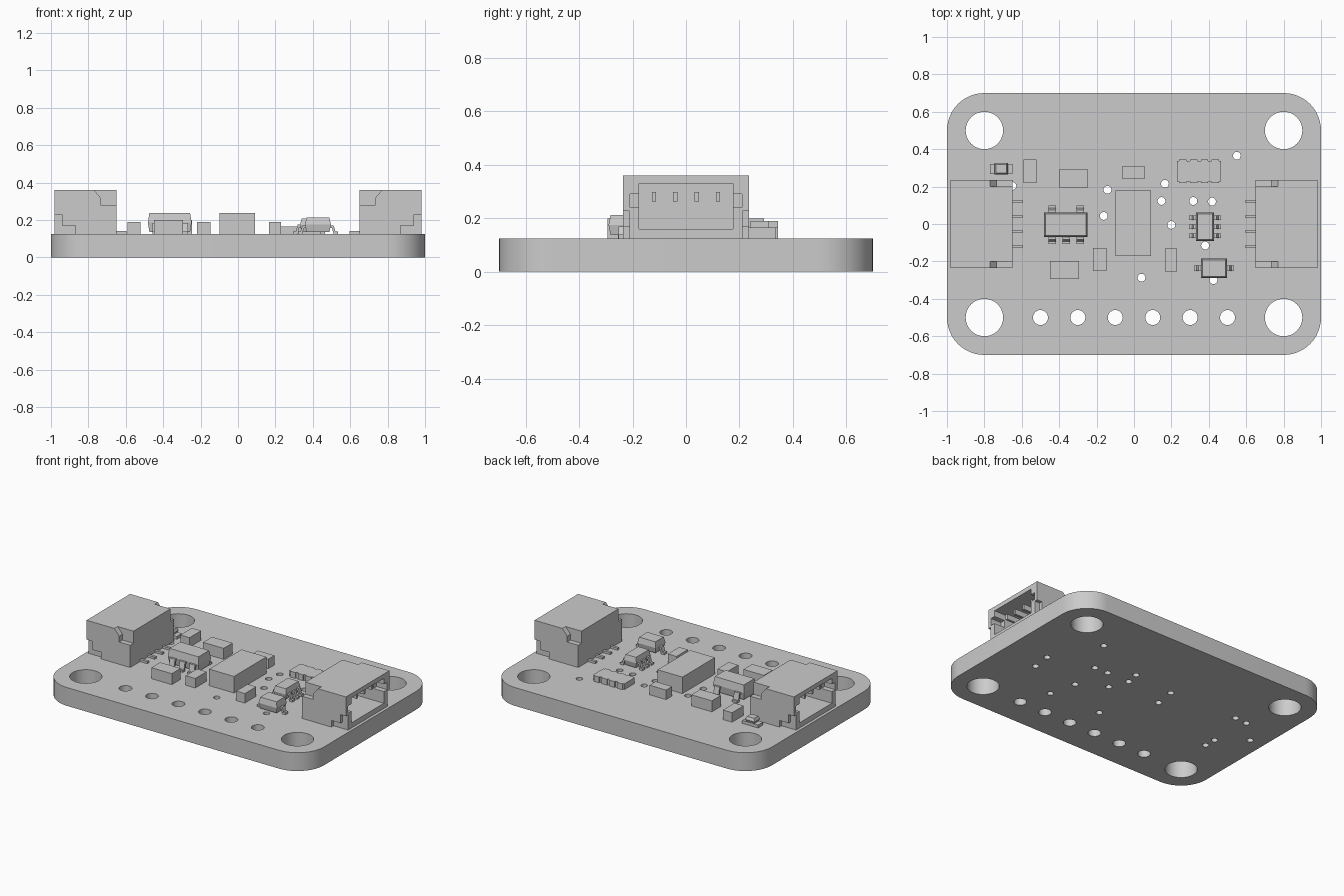
import bpy
import bmesh
import math
from mathutils import Matrix, Vector

default_cube = bpy.data.objects.get("Cube")
if default_cube:
    bpy.data.objects.remove(default_cube, do_unlink=True)

BOARD_TOP = 0.125

# Single plain grey material
grey = bpy.data.materials.new("plain_grey")
grey.use_nodes = True
colour = (0.6, 0.6, 0.6, 1)
grey.diffuse_color = colour
grey.node_tree.nodes["Principled BSDF"].inputs["Base Color"].default_value = colour


def finish(name, bm, matrix=None):
    """Turn a bmesh into a named, coloured object."""
    bmesh.ops.recalc_face_normals(bm, faces=bm.faces)
    if matrix is not None:
        bm.transform(matrix)
    mesh = bpy.data.meshes.new(name)
    bm.to_mesh(mesh)
    bm.free()
    mesh.materials.append(grey)
    obj = bpy.data.objects.new(name, mesh)
    bpy.context.collection.objects.link(obj)
    return obj


def prism(name, profile, y0, y1, matrix=None):
    """Extrude an x-z profile along y."""
    bm = bmesh.new()
    face = bm.faces.new([bm.verts.new((x, y0, z)) for x, z in profile])
    extruded = bmesh.ops.extrude_face_region(bm, geom=[face])["geom"]
    moved = [v for v in extruded if isinstance(v, bmesh.types.BMVert)]
    bmesh.ops.translate(bm, vec=(0, y1 - y0, 0), verts=moved)
    return finish(name, bm, matrix)


def box(name, x0, x1, y0, y1, z0, z1, matrix=None):
    return prism(name, [(x0, z0), (x1, z0), (x1, z1), (x0, z1)], y0, y1, matrix)


def moulded_body(name, x0, x1, y0, y1, z0, z1, draft=0.008):
    """Chip package whose walls taper in above and below the middle."""
    bm = bmesh.new()
    rings = []
    for z, d in ((z0, draft), ((z0 + z1) / 2, 0), (z1, draft)):
        corners = ((x0 + d, y0 + d), (x1 - d, y0 + d), (x1 - d, y1 - d), (x0 + d, y1 - d))
        rings.append([bm.verts.new((x, y, z)) for x, y in corners])
    bm.faces.new(rings[0])
    bm.faces.new(rings[-1])
    for low, high in zip(rings, rings[1:]):
        for i in range(4):
            j = (i + 1) % 4
            bm.faces.new((low[i], low[j], high[j], high[i]))
    return finish(name, bm)


def place(x, y, angle=0):
    return Matrix.Translation((x, y, 0)) @ Matrix.Rotation(math.radians(angle), 4, "Z")


def gull_lead(name, x, y, angle, width, reach=0.04, top=0.185):
    """Bent lead leaving a package along its local x."""
    t = 0.014
    low = BOARD_TOP
    profile = [(-0.01, top), (reach * 0.4, top), (reach * 0.65, low + t), (reach, low + t),
               (reach, low), (reach * 0.4, low), (reach * 0.2, top - t), (-0.01, top - t)]
    return prism(name, profile, -width / 2, width / 2, place(x, y, angle))


# Circuit board: rounded outline with every hole as an inner loop
def arc(x, y, radius, start, sweep, count):
    angles = [math.radians(start + sweep * i / count) for i in range(count + 1)]
    return [(x + radius * math.cos(a), y + radius * math.sin(a)) for a in angles]


outline = []
for start, sx, sy in ((0, 1, 1), (90, -1, 1), (180, -1, -1), (270, 1, -1)):
    outline += arc(0.8 * sx, 0.5 * sy, 0.2, start, 90, 12)
loops = [outline]
for sx in (-1, 1):
    for sy in (-1, 1):
        loops.append(arc(0.8 * sx, 0.5 * sy, 0.1, 0, 360, 40)[:-1])
for i in range(6):
    loops.append(arc(-0.5 + 0.2 * i, -0.5, 0.04, 0, 360, 28)[:-1])
vias = [(0.55, 0.365), (0.165, 0.215), (0.147, 0.123), (0.317, 0.123), (0.417, 0.12),
        (0.2, -0.005), (0.38, -0.115), (0.04, -0.287), (0.425, -0.3), (-0.142, 0.183),
        (-0.162, 0.043), (-0.65, 0.203), (0.727, 0.03), (0.712, -0.1), (-0.742, 0.197),
        (-0.726, -0.09), (-0.723, -0.173), (-0.896, 0.05)]
for x, y in vias:
    loops.append(arc(x, y, 0.021, 0, 360, 20)[:-1])

curve = bpy.data.curves.new("board_outline", "CURVE")
curve.dimensions = "2D"
curve.fill_mode = "BOTH"
curve.extrude = BOARD_TOP / 2
for points in loops:
    spline = curve.splines.new("POLY")
    spline.points.add(len(points) - 1)
    for point, (x, y) in zip(spline.points, points):
        point.co = (x, y, 0, 1)
    spline.use_cyclic_u = True
sketch = bpy.data.objects.new("board_outline", curve)
bpy.context.collection.objects.link(sketch)
bpy.context.view_layer.update()
flat_mesh = sketch.evaluated_get(bpy.context.evaluated_depsgraph_get()).to_mesh()
bm = bmesh.new()
bm.from_mesh(flat_mesh)
bpy.data.objects.remove(sketch, do_unlink=True)
bmesh.ops.remove_doubles(bm, verts=bm.verts, dist=0.0001)
board = finish("circuit_board", bm, Matrix.Translation((0, 0, BOARD_TOP / 2)))
bpy.context.view_layer.objects.active = board
board.select_set(True)
bpy.ops.object.shade_smooth_by_angle(angle=math.radians(35))
board.select_set(False)


# Side-entry connectors: shell with cavity, side slots and corner notches
def connector(side, angle):
    turn = place(0, 0, angle)
    shell = box(side + "_connector_shell", 0.65, 0.98, -0.235, 0.235, BOARD_TOP, 0.36, turn)
    cutters = [box("cavity_cutter", 0.71, 1.1, -0.175, 0.175, 0.16, 0.33, turn),
               box("slot_cutter", 0.9, 1.1, -0.21, 0.21, 0.24, 0.29, turn)]
    upper = [(0.6, 0.277), (0.733, 0.277), (0.733, 0.317), (0.77, 0.36), (0.77, 0.4), (0.6, 0.4)]
    lower = [(0.87, 0.1), (0.87, 0.17), (0.94, 0.17), (0.94, 0.228), (1.1, 0.228), (1.1, 0.1)]
    for s in (-1, 1):
        cutters.append(prism("upper_notch_cutter", upper, 0.2 * s, 0.3 * s, turn))
        cutters.append(prism("lower_notch_cutter", lower, 0.212 * s, 0.3 * s, turn))
    for cutter in cutters:
        cutter.hide_render = True
        cut = shell.modifiers.new("cut", "BOOLEAN")
        cut.object = cutter
        cut.operation = "DIFFERENCE"
        cut.solver = "EXACT"
    bpy.context.view_layer.update()
    graph = bpy.context.evaluated_depsgraph_get()
    result = bpy.data.meshes.new_from_object(shell.evaluated_get(graph))
    shell.modifiers.clear()
    shell.data = result
    for cutter in cutters:
        bpy.data.objects.remove(cutter, do_unlink=True)
    # Contact blades inside and solder tails behind
    for i in range(4):
        y = -0.12 + 0.08 * i
        box(side + "_contact", 0.7, 0.93, y - 0.008, y + 0.008, 0.262, 0.298, turn)
        box(side + "_solder_tail", 0.595, 0.66, y - 0.009, y + 0.009, BOARD_TOP, 0.14, turn)


connector("left", 0)
connector("right", 180)

# Plain block components: name, x range, y range, top height
blocks = [("main_chip", -0.098, 0.09, -0.172, 0.178, 0.238),
          ("tall_resistor", -0.59, -0.52, 0.22, 0.345, 0.19),
          ("back_capacitor", -0.4, -0.245, 0.195, 0.292, 0.2),
          ("back_resistor", -0.065, 0.06, 0.242, 0.308, 0.19),
          ("middle_resistor", -0.22, -0.148, -0.25, -0.128, 0.19),
          ("front_capacitor", -0.45, -0.295, -0.293, -0.198, 0.2),
          ("side_resistor", 0.165, 0.23, -0.255, -0.132, 0.19)]
for name, x0, x1, y0, y1, top in blocks:
    box(name, x0, x1, y0, y1, BOARD_TOP, top)

# Resistor array with a scalloped front and back edge
box("resistor_array", 0.23, 0.465, 0.228, 0.337, BOARD_TOP, 0.165)
for i in range(4):
    x = 0.2595 + 0.0587 * i
    for y0, y1 in ((0.22, 0.23), (0.335, 0.345)):
        box("array_terminal", x - 0.02, x + 0.02, y0, y1, BOARD_TOP, 0.165)

# Indicator lamp: base, end caps and raised lens
box("lamp_base", -0.77, -0.65, 0.268, 0.322, BOARD_TOP, 0.145)
moulded_body("lamp_lens", -0.745, -0.675, 0.265, 0.325, 0.14, 0.18)

# Five-lead regulator
moulded_body("regulator_body", -0.482, -0.248, -0.07, 0.062, 0.137, 0.237)
for x in (-0.437, -0.362, -0.287):
    gull_lead("regulator_front_lead", x, -0.068, -90, 0.04)
    if x != -0.362:
        gull_lead("regulator_back_lead", x, 0.06, 90, 0.04)

# Six-lead level shifter
moulded_body("shifter_body", 0.332, 0.428, -0.092, 0.062, 0.137, 0.208)
for y in (-0.062, -0.014, 0.034):
    gull_lead("shifter_right_lead", 0.335, y, 180, 0.024, top=0.175)
    gull_lead("shifter_left_lead", 0.425, y, 0, 0.024, top=0.175)

# Two-lead diode
moulded_body("diode_body", 0.358, 0.497, -0.29, -0.184, 0.137, 0.213)
gull_lead("diode_right_lead", 0.36, -0.237, 180, 0.03, top=0.17)
gull_lead("diode_left_lead", 0.495, -0.237, 0, 0.03, top=0.17)
